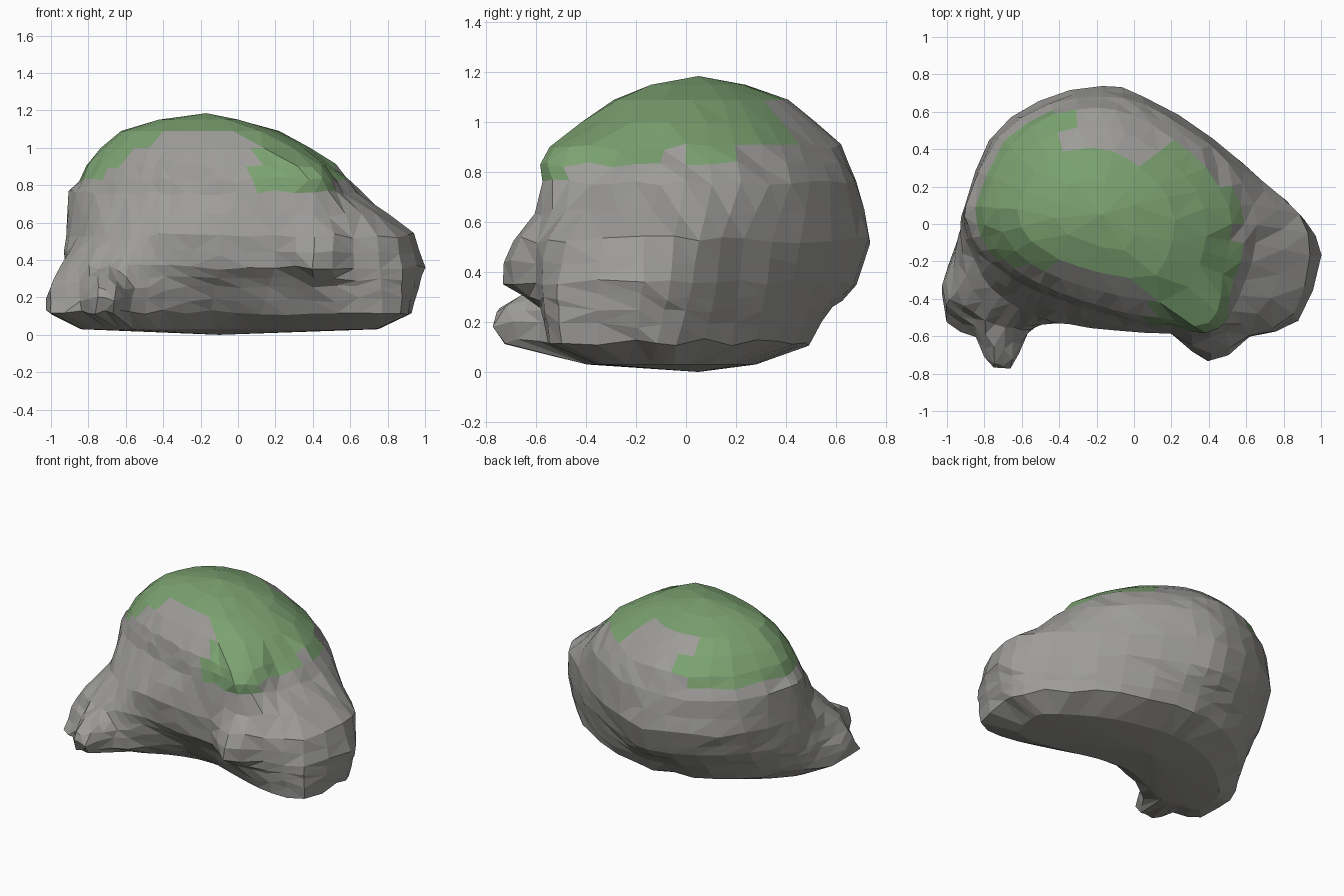
import bpy, bmesh, random
from mathutils import Vector
from mathutils.geometry import interpolate_bezier

old = bpy.data.objects.get("Cube")
if old:
    bpy.data.objects.remove(old, do_unlink=True)

random.seed(4)


def material(name, rgb):
    mat = bpy.data.materials.new(name)
    mat.use_nodes = True
    mat.diffuse_color = (*rgb, 1)
    bsdf = next(n for n in mat.node_tree.nodes if n.type == "BSDF_PRINCIPLED")
    bsdf.inputs["Base Color"].default_value = (*rgb, 1)
    bsdf.inputs["Roughness"].default_value = 0.9
    return mat


# Plan outlines of the boulder: base edge, ledge, waist and shoulder
BASE = [(-1, -.52), (-.84, -.59), (-.76, -.62), (-.67, -.62), (-.58, -.58), (-.4, -.46), (-.15, -.37),
        (.12, -.39), (.4, -.49), (.65, -.55), (.87, -.5), (.92, -.2), (.9, -.04), (.68, .18),
        (.42, .36), (.05, .48), (-.22, .48), (-.5, .38), (-.73, .18), (-.9, -.04), (-.99, -.22)]
LEDGE = [(-.92, -.36), (-.85, -.48), (-.74, -.54), (-.64, -.55), (-.53, -.54), (-.38, -.53), (-.1, -.55),
         (.2, -.58), (.4, -.64), (.62, -.6), (.88, -.52), (1, -.17), (.91, .03), (.7, .22),
         (.43, .43), (.05, .62), (-.17, .68), (-.5, .6), (-.77, .38), (-.9, .1), (-.93, -.08)]
WAIST = [(-.86, -.18), (-.77, -.34), (-.66, -.42), (-.57, -.47), (-.48, -.51), (-.35, -.54), (-.1, -.57),
         (.2, -.59), (.41, -.63), (.62, -.6), (.85, -.48), (.94, -.17), (.88, .05), (.68, .23),
         (.42, .46), (.05, .68), (-.17, .74), (-.51, .66), (-.77, .45), (-.89, .14), (-.92, 0)]
SHOULDER = [(-.82, -.14), (-.7, -.26), (-.6, -.32), (-.48, -.38), (-.36, -.42), (-.2, -.47), (0, -.52),
            (.2, -.55), (.4, -.57), (.52, -.46), (.6, -.3), (.65, -.1), (.64, .1), (.5, .33),
            (.3, .5), (.05, .64), (-.17, .68), (-.45, .64), (-.73, .46), (-.9, .1), (-.89, 0)]
STACK = [(.12, BASE), (.36, LEDGE), (.53, WAIST), (.76, SHOULDER)]
SIDE_LEVELS = [.12, .19, .25, .3, .36, .44, .53, .64, .76]

# Crown levels: height, x range, y range
CROWN_LEVELS = [
    (.83, -.86, .59, -.55, .65),
    (.9, -.82, .52, -.52, .62),
    (1, -.74, .39, -.42, .52),
    (1.09, -.63, .22, -.3, .41),
    (1.15, -.43, .02, -.14, .24),
]

# Local swellings: centre, radius, push
SWELLS = [
    ((-.715, -.58, .2), .16, (0, -.17, 0)),
    ((-.96, -.38, .25), .17, (-.05, 0, 0)),
    ((.41, -.64, .42), .2, (0, -.09, 0)),
    ((.4, -.46, .88), .18, (.04, -.05, 0)),
]

# Plan outline of the moss cap
MOSS = [(-.92, .2), (-.92, 0), (-.79, -.2), (-.4, -.22), (-.25, -.28), (-.17, -.2), (-.1, -.28), (.07, -.3),
        (.07, -.58), (.48, -.58), (.5, -.3), (.6, -.2), (.51, -.1), (.6, .08), (.45, .25), (.35, .38),
        (.2, .4), (.08, .3), (-.2, .4), (-.2, .47), (-.37, .4), (-.33, .55), (-.4, .65), (-.55, .66), (-.8, .4)]


def inside(x, y, poly):
    hit = False
    for (ax, ay), (bx, by) in zip(poly, poly[1:] + poly[:1]):
        if (ay > y) != (by > y) and x < ax + (y - ay) * (bx - ax) / (by - ay):
            hit = not hit
    return hit


def rounded(outline):
    """Double the points of a closed outline along a smooth curve."""
    points = [Vector(p) for p in outline]
    result = []
    n = len(points)
    for i, b in enumerate(points):
        a, c, d = points[i - 1], points[(i + 1) % n], points[(i + 2) % n]
        curve = interpolate_bezier(b, b + (c - a) / 6, c - (d - b) / 6, c, 3)
        result += [Vector(p).to_2d() for p in curve[:2]]
    return result


def side_section(z):
    """Blend the two outlines around this height."""
    for (z0, low), (z1, high) in zip(STACK, STACK[1:]):
        if z <= z1:
            t = (z - z0) / (z1 - z0)
            blend = [Vector(a).lerp(Vector(b), t) for a, b in zip(low, high)]
            return [(p.x, p.y, z) for p in rounded(blend)]


def fitted_section(outline, z, x0, x1, y0, y1):
    """Scale an outline into the given ranges."""
    pts = rounded(outline)
    xs, ys = [p.x for p in pts], [p.y for p in pts]
    fit = lambda v, vals, lo, hi: lo + (v - min(vals)) / (max(vals) - min(vals)) * (hi - lo)
    return [(fit(p.x, xs, x0, x1), fit(p.y, ys, y0, y1), z) for p in pts]


# Boulder: stacked sections closed by a crown and an underside
sections = [fitted_section(BASE, .03, -.84, .75, -.4, .28)]
sections += [side_section(z) for z in SIDE_LEVELS]
sections += [fitted_section(SHOULDER, *level) for level in CROWN_LEVELS]
bm = bmesh.new()
rings = [[bm.verts.new(p) for p in s] for s in sections]
crown = bm.verts.new((-.17, .05, 1.185))
under = bm.verts.new((-.1, .05, 0))
count = len(rings[0])
for i in range(count):
    j = (i + 1) % count
    for low, high in zip(rings, rings[1:]):
        bm.faces.new((low[i], low[j], high[j], high[i]))
    bm.faces.new((rings[-1][i], rings[-1][j], crown))
    bm.faces.new((rings[0][j], rings[0][i], under))

# Moss on the upper faces inside its outline
for face in bm.faces:
    c = face.calc_center_median()
    lowest = .75 if c.x > 0 else .82
    face.material_index = int(c.z > lowest and inside(c.x, c.y, MOSS))

# Toe, outer foot, front knob and shoulder corner, with a flat top and sloping sides
for centre, radius, push in SWELLS:
    for v in bm.verts:
        reach = 1 - (v.co - Vector(centre)).length / radius
        if reach > 0:
            v.co += Vector(push) * min(1, 1.6 * reach)

# Merge slivers, more strongly near the top, and make the courses uneven
bmesh.ops.remove_doubles(bm, verts=bm.verts[:], dist=.04)
bmesh.ops.remove_doubles(bm, verts=[v for v in bm.verts if v.co.z > .95], dist=.075)
for v in bm.verts:
    if .1 < v.co.z < .95:
        v.co += Vector((random.uniform(-.005, .005), random.uniform(-.005, .005), random.uniform(-.015, .015)))

# Break the surface into flat facets
bmesh.ops.triangulate(bm, faces=bm.faces[:], quad_method="SHORT_EDGE")
bmesh.ops.recalc_face_normals(bm, faces=bm.faces[:])

mesh = bpy.data.meshes.new("mossy_boulder")
bm.to_mesh(mesh)
bm.free()
mesh.materials.append(material("stone_grey", (.34, .335, .32)))
mesh.materials.append(material("moss_green", (.2, .36, .165)))
boulder = bpy.data.objects.new("mossy_boulder", mesh)
bpy.context.collection.objects.link(boulder)
